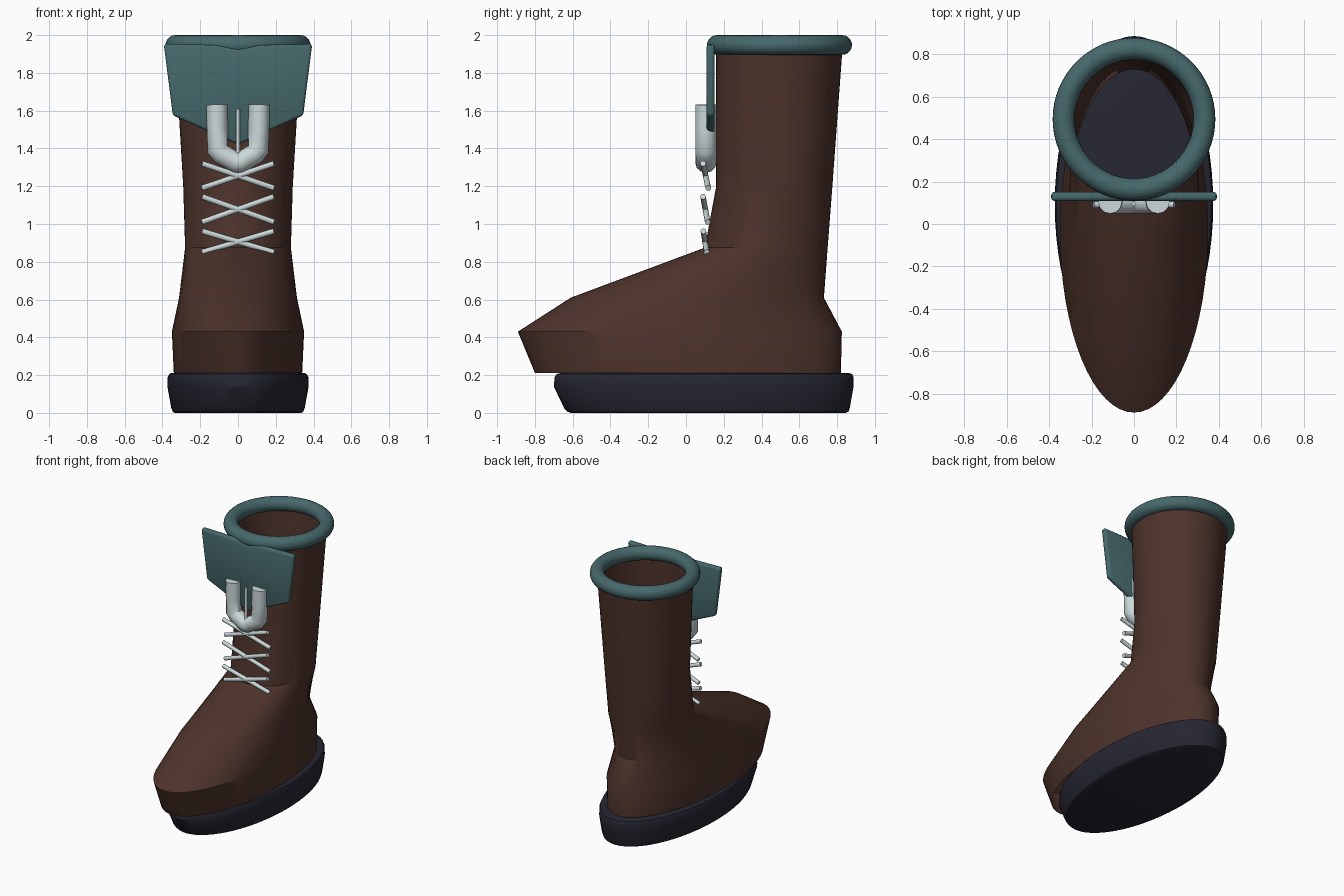
import bpy, bmesh, math

if "Cube" in bpy.data.objects:
    bpy.data.objects.remove(bpy.data.objects["Cube"])


def material(name, rgb):
    m = bpy.data.materials.new(name)
    m.diffuse_color = (*rgb, 1)
    m.use_nodes = True
    m.node_tree.nodes["Principled BSDF"].inputs["Base Color"].default_value = m.diffuse_color
    return m


BROWN = material("brown leather", (0.075, 0.033, 0.024))
TEAL = material("teal trim", (0.062, 0.14, 0.148))
NAVY = material("dark navy rubber", (0.019, 0.019, 0.032))
PALE = material("pale lace", (0.60, 0.69, 0.70))


def finish(ob, mat, angle=30):
    ob.data.materials.clear()
    ob.data.materials.append(mat)
    bpy.ops.object.select_all(action='DESELECT')
    bpy.context.view_layer.objects.active = ob
    ob.select_set(True)
    bpy.ops.object.shade_smooth_by_angle(angle=math.radians(angle))
    return ob


def from_bmesh(name, bm, mat, angle=30):
    bmesh.ops.recalc_face_normals(bm, faces=bm.faces)
    me = bpy.data.meshes.new(name)
    bm.to_mesh(me)
    bm.free()
    ob = bpy.data.objects.new(name, me)
    bpy.context.collection.objects.link(ob)
    return finish(ob, mat, angle)


def loft(name, rings, mat, caps=False, n=64):
    """Elliptical rings given as (z, front y, back y, half width)."""
    bm = bmesh.new()
    loops = []
    for z, y0, y1, w in rings:
        loops.append([bm.verts.new((w * math.sin(2 * math.pi * i / n),
                                    (y0 + y1) / 2 - (y1 - y0) / 2 * math.cos(2 * math.pi * i / n), z))
                      for i in range(n)])
    for a, b in zip(loops, loops[1:]):
        for i in range(n):
            j = (i + 1) % n
            bm.faces.new((a[i], a[j], b[j], b[i]))
    if caps:
        bm.faces.new(loops[0][::-1])
        bm.faces.new(loops[-1])
    return from_bmesh(name, bm, mat)


def tube(name, points, radius, mat):
    cu = bpy.data.curves.new(name, 'CURVE')
    cu.dimensions = '3D'
    cu.bevel_depth = radius
    cu.bevel_resolution = 4
    cu.use_fill_caps = True
    sp = cu.splines.new('POLY')
    sp.points.add(len(points) - 1)
    for p, co in zip(sp.points, points):
        p.co = (*co, 1)
    ob = bpy.data.objects.new(name, cu)
    bpy.context.collection.objects.link(ob)
    bpy.ops.object.select_all(action='DESELECT')
    bpy.context.view_layer.objects.active = ob
    ob.select_set(True)
    bpy.ops.object.convert(target='MESH')
    return finish(bpy.context.view_layer.objects.active, mat, 40)


# Sole: rounded, tapering slab
loft("sole", [(0.0, -0.61, 0.845, 0.335), (0.006, -0.628, 0.86, 0.345),
              (0.025, -0.645, 0.867, 0.353), (0.14, -0.70, 0.887, 0.374),
              (0.19, -0.695, 0.887, 0.372), (0.205, -0.685, 0.88, 0.365),
              (0.212, -0.66, 0.86, 0.35)], NAVY, caps=True)

# Boot shell: foot rising into an open shaft
loft("boot_upper", [(0.212, -0.80, 0.82, 0.34), (0.43, -0.89, 0.825, 0.35),
                    (0.61, -0.61, 0.73, 0.312), (0.875, 0.10, 0.75, 0.28),
                    (1.2, 0.16, 0.775, 0.29), (1.95, 0.16, 0.83, 0.335)], BROWN)

# Rolled collar
bpy.ops.mesh.primitive_torus_add(major_segments=64, minor_segments=20, major_radius=0.332,
                                 minor_radius=0.052, location=(0, 0.495, 1.948))
collar = bpy.context.object
collar.name = "collar"
finish(collar, TEAL)

# Front flap: pointed plate with rounded edges
bm = bmesh.new()
outline = [(0, 1.42), (0.345, 1.575), (0.393, 1.953), (0.12, 1.948), (0, 1.925),
           (-0.12, 1.948), (-0.393, 1.953), (-0.345, 1.575)]
face = bm.faces.new([bm.verts.new((x, 0.109, z)) for x, z in outline])
ext = bmesh.ops.extrude_face_region(bm, geom=[face])
bmesh.ops.translate(bm, vec=(0, 0.043, 0),
                    verts=[v for v in ext['geom'] if isinstance(v, bmesh.types.BMVert)])
bmesh.ops.bevel(bm, geom=list(bm.edges), offset=0.016, segments=3, profile=0.5, affect='EDGES')
from_bmesh("front_flap", bm, TEAL)

# Thick lace loop below the flap, with a thin centre strand
tube("lace_loop", [(-0.112, 0.105, 1.632), (-0.109, 0.105, 1.50), (-0.108, 0.105, 1.395),
                   (-0.09, 0.105, 1.372), (-0.012, 0.105, 1.325), (0.012, 0.105, 1.325),
                   (0.09, 0.105, 1.372), (0.108, 0.105, 1.395), (0.109, 0.105, 1.50),
                   (0.112, 0.105, 1.632)], 0.056, PALE)
tube("centre_strand", [(0, 0.095, 1.61), (0, 0.095, 1.36)], 0.011, PALE)

# Three crossed laces
for k, (top, low, y0, y1) in enumerate([(1.32, 1.19, 0.09, 0.118),
                                        (1.145, 1.01, 0.09, 0.115),
                                        (0.962, 0.85, 0.092, 0.11)]):
    for side in (-1, 1):
        tube(f"lace_{k + 1}_{'left' if side < 0 else 'right'}",
             [(side * 0.19, y0, top), (-side * 0.19, y1, low)], 0.015, PALE)
